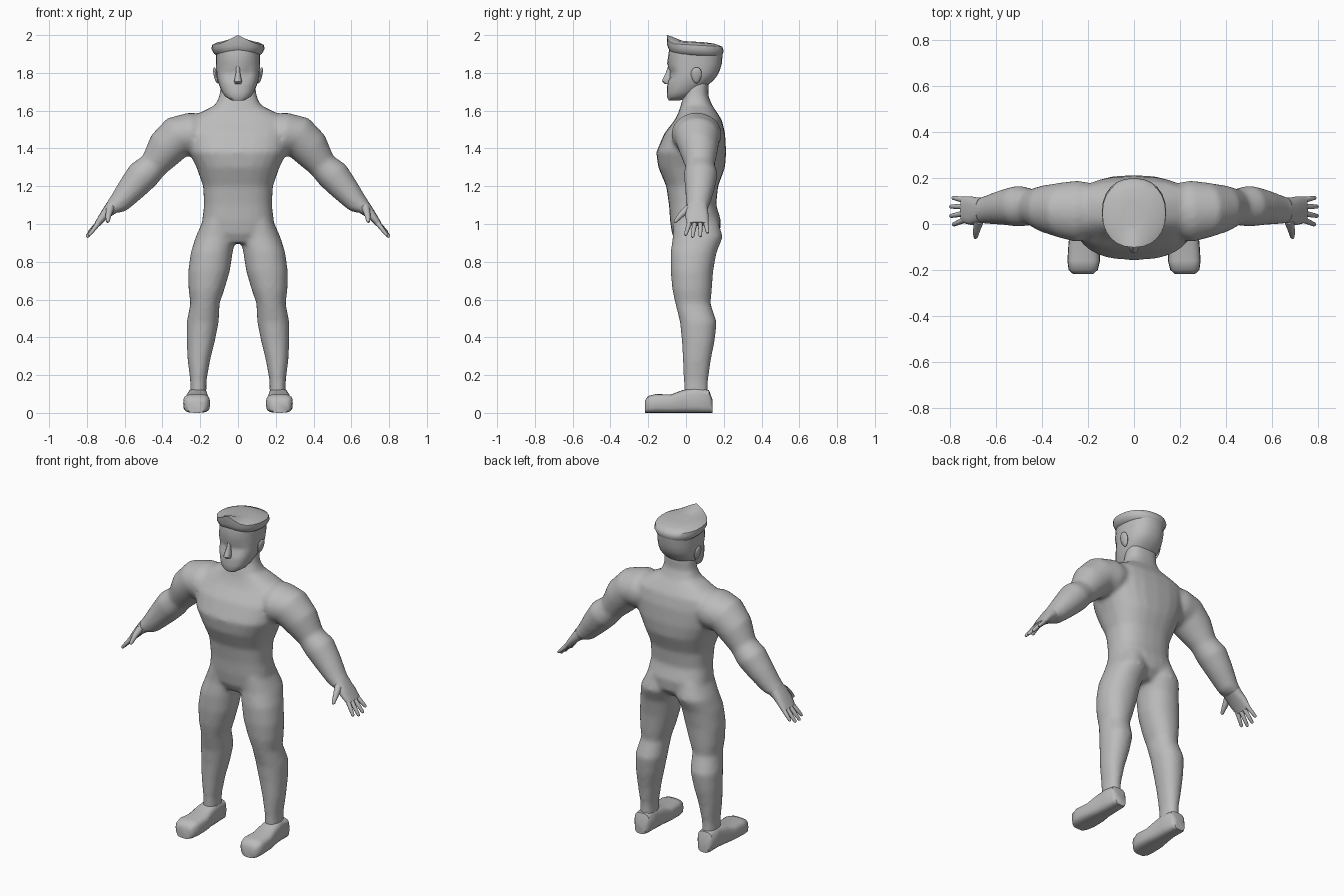
import bpy, bmesh, math
from mathutils import Vector

cube = bpy.data.objects.get("Cube")
if cube:
    bpy.data.objects.remove(cube, do_unlink=True)

GREY = (.5, .5, .5, 1)
clay = bpy.data.materials.new("plain grey")
clay.use_nodes = True
clay.diffuse_color = GREY
clay.node_tree.nodes["Principled BSDF"].inputs["Base Color"].default_value = GREY


def power(value, exponent):
    return math.copysign(abs(value) ** exponent, value)


def loft(bm, sections, sides=24, boxy=1.0):
    """Skin rounded rings; each section is (centre, half axis, half axis)."""
    rings = []
    for centre, u, v in sections:
        ring = []
        for i in range(sides):
            angle = math.tau * i / sides
            offset = u * power(math.cos(angle), boxy) + v * power(math.sin(angle), boxy)
            ring.append(bm.verts.new(centre + offset))
        rings.append(ring)
    for low, high in zip(rings, rings[1:]):
        for i in range(sides):
            j = (i + 1) % sides
            bm.faces.new((low[i], low[j], high[j], high[i]))
    bm.faces.new(rings[0][::-1])
    bm.faces.new(rings[-1])


def limb(rows, side=1):
    """Rows give the outer and inner outline points in x, z and the depth in y."""
    sections = []
    for xa, za, xb, zb, front, back in rows:
        centre = Vector((side * (xa + xb), front + back, za + zb)) / 2
        u = Vector((side * (xa - xb), 0, za - zb)) / 2
        sections.append((centre, u, Vector((0, (back - front) / 2, 0))))
    return sections


def column(rows):
    """Symmetric upright rows: height, half width, front, back."""
    return limb([(w, z, -w, z, front, back) for z, w, front, back in rows])


def finger(points, start, end):
    """Tapered digit through points."""
    along = (points[-1] - points[0]).normalized()
    u = along.cross(Vector((0, 1, 0))).normalized()
    v = along.cross(u)
    steps = len(points) - 1
    rows = []
    for i, point in enumerate(points):
        radius = start + (end - start) * i / steps
        rows.append((point, u * radius, v * radius))
    rows.append((points[-1] + along * end * .8, u * end * .5, v * end * .5))
    return rows


def finish(name, bm, mirror=False, angle=50):
    bmesh.ops.recalc_face_normals(bm, faces=bm.faces)
    mesh = bpy.data.meshes.new(name)
    bm.to_mesh(mesh)
    bm.free()
    mesh.materials.append(clay)
    obj = bpy.data.objects.new(name, mesh)
    bpy.context.collection.objects.link(obj)
    bpy.ops.object.select_all(action='DESELECT')
    obj.select_set(True)
    bpy.context.view_layer.objects.active = obj
    bpy.ops.object.shade_smooth_by_angle(angle=math.radians(angle))
    if mirror:
        obj.modifiers.new("Mirror", 'MIRROR').use_mirror_merge = False
    return obj


# Body: torso, arms and legs blended into one skin
torso = [(.9, .1, -.05, .13), (.95, .17, -.075, .18), (1.02, .19, -.085, .185),
         (1.1, .18, -.09, .16), (1.2, .185, -.105, .17), (1.3, .22, -.147, .207),
         (1.38, .26, -.158, .213), (1.48, .28, -.115, .207), (1.55, .27, -.06, .19),
         (1.59, .2, -.04, .165), (1.63, .12, -.028, .138), (1.68, .098, -.012, .118),
         (1.76, .09, 0, .12)]
arm = [(.15, 1.58, .15, 1.4, -.04, .17), (.26, 1.59, .23, 1.36, -.08, .19),
       (.375, 1.56, .27, 1.36, -.06, .18), (.46, 1.47, .33, 1.31, -.035, .168),
       (.505, 1.36, .385, 1.265, -.005, .152), (.57, 1.315, .435, 1.205, -.012, .168),
       (.625, 1.23, .5, 1.145, -.005, .152), (.675, 1.145, .59, 1.07, 0, .127),
       (.705, 1.1, .645, 1.055, 0, .115)]
leg = [(1.02, .015, .185, -.07, .17), (.93, .01, .225, -.07, .195),
       (.85, .028, .25, -.082, .162), (.75, .043, .264, -.082, .144),
       (.65, .073, .262, -.072, .137), (.58, .097, .252, -.057, .13),
       (.48, .102, .272, -.032, .163), (.38, .122, .272, -.022, .152),
       (.28, .147, .267, -.017, .132), (.17, .167, .253, -.012, .117),
       (.08, .168, .253, -.012, .117)]
bm = bmesh.new()
loft(bm, column(torso), boxy=.8)
for side in (1, -1):
    loft(bm, limb(arm, side))
    loft(bm, limb([(xb, z, xa, z, f, b) for z, xa, xb, f, b in leg], side), boxy=.92)
body = finish("body", bm)
remesh = body.modifiers.new("Blend", 'REMESH')
remesh.mode = 'VOXEL'
remesh.voxel_size = .012
remesh.use_smooth_shade = True
smooth = body.modifiers.new("Soften", 'SMOOTH')
smooth.factor = .5
smooth.iterations = 8

# Hands: palm, four fingers and thumb
bm = bmesh.new()
loft(bm, limb([(.69, 1.12, .625, 1.07, .005, .115), (.706, 1.095, .655, 1.052, 0, .115),
               (.728, 1.06, .69, 1.03, -.005, .12), (.757, 1.01, .732, .99, .005, .12)]),
     sides=16, boxy=.8)
for base_y, tip_y, tip_x, tip_z in ((.02, -.002, .785, .945), (.047, .035, .797, .935),
                                    (.076, .076, .797, .938), (.104, .114, .787, .957)):
    base, tip = Vector((.735, base_y, 1.01)), Vector((tip_x, tip_y, tip_z))
    loft(bm, finger([base, base.lerp(tip, .5), tip], .014, .009), sides=10)
thumb = [Vector(p) for p in ((.675, .015, 1.085), (.685, -.025, 1.05), (.69, -.056, 1.015))]
loft(bm, finger(thumb, .022, .01), sides=10)
finish("hands", bm, mirror=True)

# Shoes, lofted from heel to toe
shoe = [(.14, .18, .25, .07), (.122, .165, .265, .12), (.05, .162, .265, .135),
        (-.02, .158, .275, .12), (-.08, .15, .285, .097), (-.16, .148, .29, .1),
        (-.2, .158, .285, .09), (-.218, .178, .265, .065)]
bm = bmesh.new()
loft(bm, [(Vector(((xa + xb) / 2, y, top / 2)), Vector(((xb - xa) / 2, 0, 0)),
           Vector((0, 0, top / 2))) for y, xa, xb, top in shoe], sides=20, boxy=.6)
finish("shoes", bm, mirror=True)

# Head with shallow eye sockets
bm = bmesh.new()
loft(bm, column([(1.655, .035, -.092, -.03), (1.675, .068, -.102, .03),
                 (1.7, .085, -.1, .07), (1.73, .098, -.1, .11), (1.76, .108, -.094, .145),
                 (1.785, .113, -.09, .165), (1.81, .115, -.088, .178),
                 (1.85, .116, -.1, .19), (1.92, .116, -.09, .195)]), boxy=.85)
for v in bm.verts:
    if abs(v.co.z - 1.81) < .03 and .015 < abs(v.co.x) < .08 and v.co.y < 0:
        v.co.y += .012
finish("head", bm)

# Nose
bm = bmesh.new()
loft(bm, column([(1.742, .017, -.112, -.07), (1.755, .021, -.128, -.07),
                 (1.775, .017, -.12, -.07), (1.805, .011, -.105, -.07),
                 (1.84, .01, -.094, -.07)]), sides=12)
finish("nose", bm)

# Ears, flaring outward at the top
bm = bmesh.new()
bmesh.ops.create_uvsphere(bm, u_segments=14, v_segments=8, radius=1)
for v in bm.verts:
    x, y, z = v.co
    v.co = (.117 + .012 * x + .009 * z, .055 + (.028 + .007 * z) * y, 1.787 + .043 * z)
finish("ears", bm, mirror=True)

# Peaked cap, raised to a point at the front
bm = bmesh.new()
loft(bm, column([(1.892, .11, -.075, .183), (1.905, .127, -.09, .192),
                 (1.928, .14, -.1, .2), (1.95, .138, -.102, .192),
                 (1.963, .11, -.075, .155), (1.968, .05, -.02, .1)]), boxy=.9)
for v in bm.verts:
    x, y, z = v.co
    v.co.z -= .06 * y
    if y < -.03:
        rise = .044 if z > 1.94 else .014
        v.co.z += rise * max(0, 1 - abs(x) / .1) * min(1, (-y / .1) ** 2)
finish("cap", bm)
